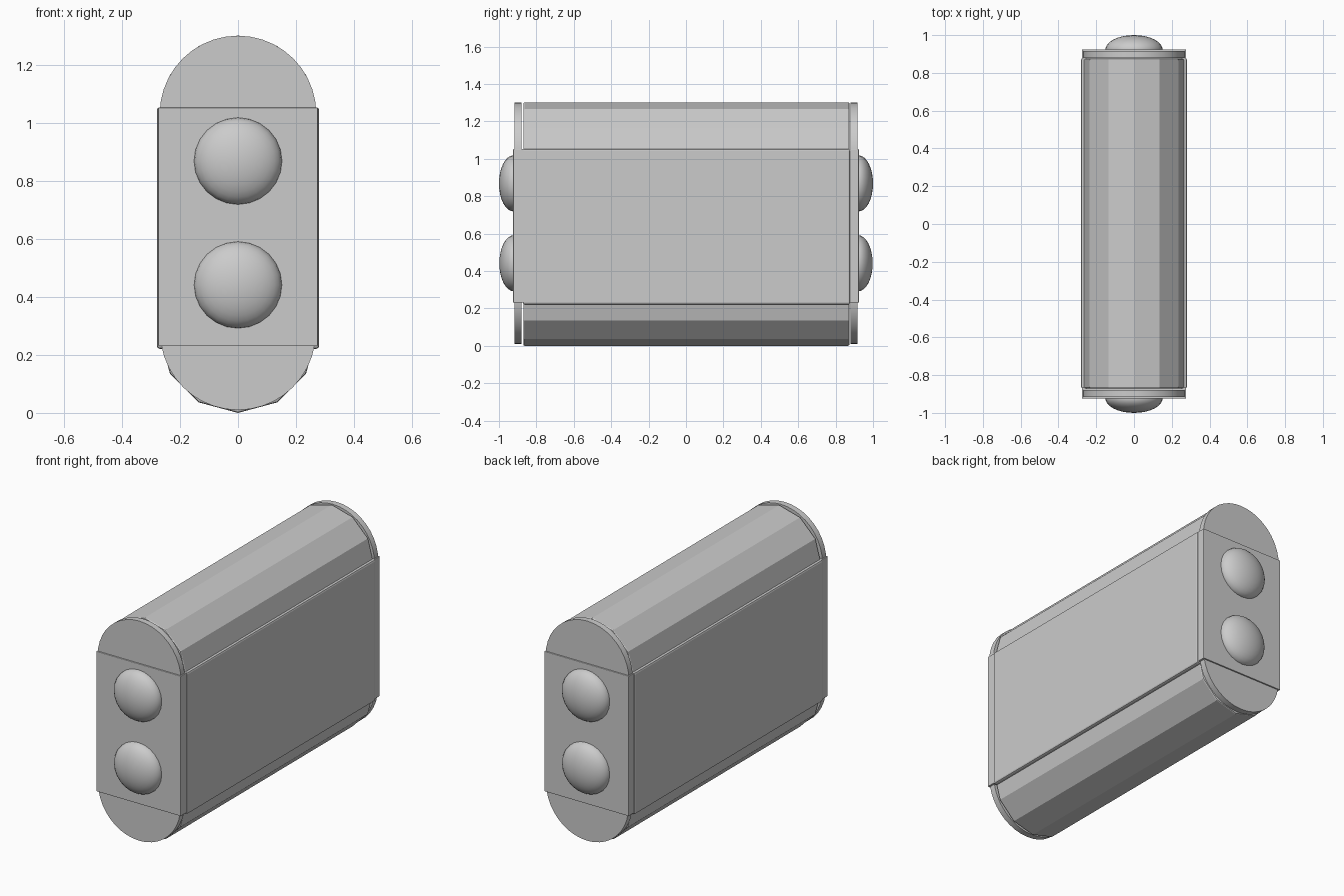
import bpy
from math import pi

if "Cube" in bpy.data.objects:
    bpy.data.objects.remove(bpy.data.objects["Cube"])


def finish(obj, name, bevel=0.0, smooth=False):
    obj.name = name
    bpy.ops.object.transform_apply(location=False, rotation=True, scale=True)
    if bevel:
        mod = obj.modifiers.new("bevel", "BEVEL")
        mod.width = bevel
        mod.segments = 2
        mod.limit_method = "ANGLE"
        mod.angle_limit = pi / 3
    if smooth:
        bpy.ops.object.shade_smooth_by_angle(angle=pi / 6)
    return obj


def box(name, center, size, bevel):
    bpy.ops.mesh.primitive_cube_add(size=1, location=center)
    bpy.context.object.scale = size
    return finish(bpy.context.object, name, bevel)


def roller(name, y0, y1, z, radius, sides, bevel=0.0, smooth=False):
    # cylinder lying along y, with a vertex at the top and bottom
    bpy.ops.mesh.primitive_cylinder_add(
        vertices=sides, radius=radius, depth=y1 - y0,
        location=(0, (y0 + y1) / 2, z), rotation=(pi / 2, 0, 0))
    return finish(bpy.context.object, name, bevel, smooth)


def dome(name, y, z):
    # flattened ball half sunk into the end plate, pole along y
    bpy.ops.mesh.primitive_uv_sphere_add(
        segments=24, ring_count=16, radius=1, location=(0, y, z),
        rotation=(pi / 2, 0, 0))
    bpy.context.object.scale = (0.152, 0.15, 0.078)
    return finish(bpy.context.object, name, 0, True)


# main block between the rounded top and bottom
box("body_block", (0, 0.003, 0.637), (0.56, 1.75, 0.832), 0.01)

# faceted rounded top and bottom
roller("top_roll", -0.87, 0.875, 1.03, 0.271, 12, 0.008)
roller("bottom_roll", -0.87, 0.875, 0.271, 0.271, 12, 0.008)

# end plates, smooth round end caps and domes on both ends
for side, end in ((-1, "front"), (1, "back")):
    box(end + "_plate", (0, side * 0.894, 0.641), (0.55, 0.06, 0.822), 0.003)
    y0, y1 = sorted((side * 0.88, side * 0.916))
    roller(end + "_top_cap", y0, y1, 1.03, 0.27, 40, 0, True)
    roller(end + "_bottom_cap", y0, y1, 0.278, 0.268, 40, 0, True)
    dome(end + "_upper_dome", side * 0.922, 0.868)
    dome(end + "_lower_dome", side * 0.92, 0.441)
